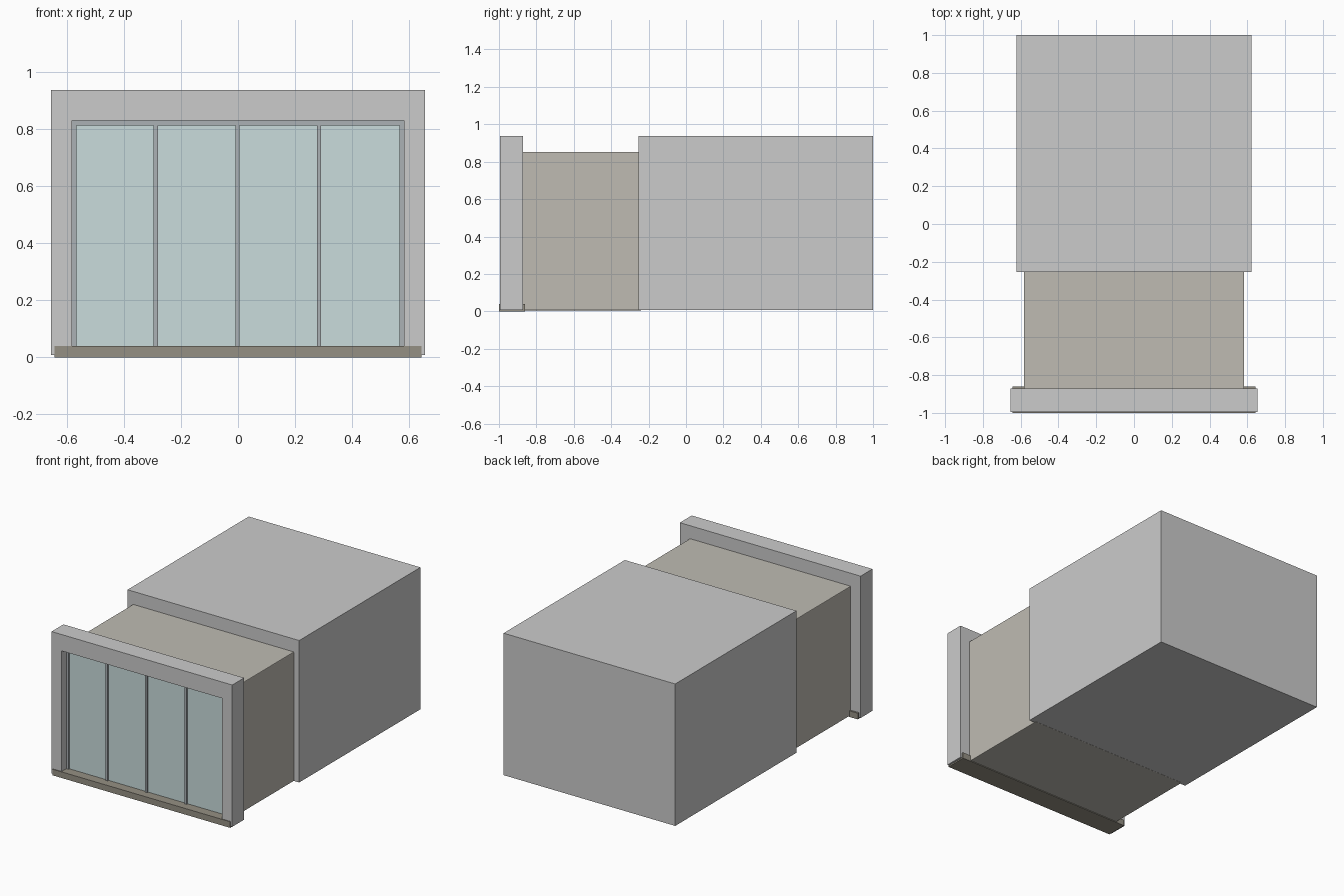
import bpy, bmesh
from mathutils import Vector

if "Cube" in bpy.data.objects:
    bpy.data.objects.remove(bpy.data.objects["Cube"])


def material(name, rgb):
    m = bpy.data.materials.new(name)
    m.diffuse_color = (*rgb, 1)
    m.use_nodes = True
    m.node_tree.nodes["Principled BSDF"].inputs["Base Color"].default_value = m.diffuse_color
    return m


def finish(name, bm, mat=None):
    bmesh.ops.recalc_face_normals(bm, faces=bm.faces)
    me = bpy.data.meshes.new(name)
    bm.to_mesh(me)
    bm.free()
    ob = bpy.data.objects.new(name, me)
    bpy.context.collection.objects.link(ob)
    if mat:
        me.materials.append(mat)
    return ob


def box(name, x, y, z, mat=None):
    bm = bmesh.new()
    bmesh.ops.create_cube(bm, size=1)
    for v in bm.verts:
        v.co = Vector([(r[0] + r[1]) / 2 + c * (r[1] - r[0])
                       for c, r in zip(v.co, (x, y, z))])
    return finish(name, bm, mat)


def portal(name, half_out, half_in, z_low, z_in, z_top, y0, y1, mat=None):
    # upside-down U profile pushed back along y
    pts = [(-half_out, z_low), (-half_out, z_top), (half_out, z_top), (half_out, z_low),
           (half_in, z_low), (half_in, z_in), (-half_in, z_in), (-half_in, z_low)]
    bm = bmesh.new()
    face = bm.faces.new([bm.verts.new((x, y0, z)) for x, z in pts])
    ext = bmesh.ops.extrude_face_region(bm, geom=[face], use_keep_orig=True)
    new = [g for g in ext["geom"] if isinstance(g, bmesh.types.BMVert)]
    bmesh.ops.translate(bm, verts=new, vec=(0, y1 - y0, 0))
    return finish(name, bm, mat)


glass = material("glass", (0.59, 0.72, 0.72))
metal = material("window_metal", (0.41, 0.44, 0.46))
stone = material("sill_stone", (0.30, 0.28, 0.23))
lining = material("room_lining", (0.52, 0.50, 0.45))

# Rear volume and the narrower room joining it to the facade
box("rear_volume", (-0.622, 0.622), (-0.255, 1.0), (0.007, 0.937))
room = box("room_link", (-0.583, 0.583), (-0.885, -0.24), (0.005, 0.852), lining)
bevel = room.modifiers.new("soft_edges", "BEVEL")
bevel.width = 0.004
bevel.segments = 2

# Facade surround and sill
portal("facade_surround", 0.655, 0.581, 0.008, 0.83, 0.937, -0.995, -0.872)
box("window_sill", (-0.643, 0.643), (-1.0, -0.86), (0, 0.04), stone)

# Window frame, mullions and panes
portal("window_frame", 0.581, 0.566, 0.02, 0.813, 0.83, -0.948, -0.9, metal)
pitch = 0.286
mullions = [(i - 1) * pitch - 0.002 for i in range(3)]
for i, x in enumerate(mullions):
    box(f"mullion_{i + 1}", (x - 0.0075, x + 0.0075), (-0.948, -0.9), (0.02, 0.815), metal)
edges = [-0.574] + mullions + [0.574]
for i, (a, b) in enumerate(zip(edges, edges[1:])):
    box(f"glass_pane_{i + 1}", (a, b), (-0.938, -0.925), (0.02, 0.82), glass)
